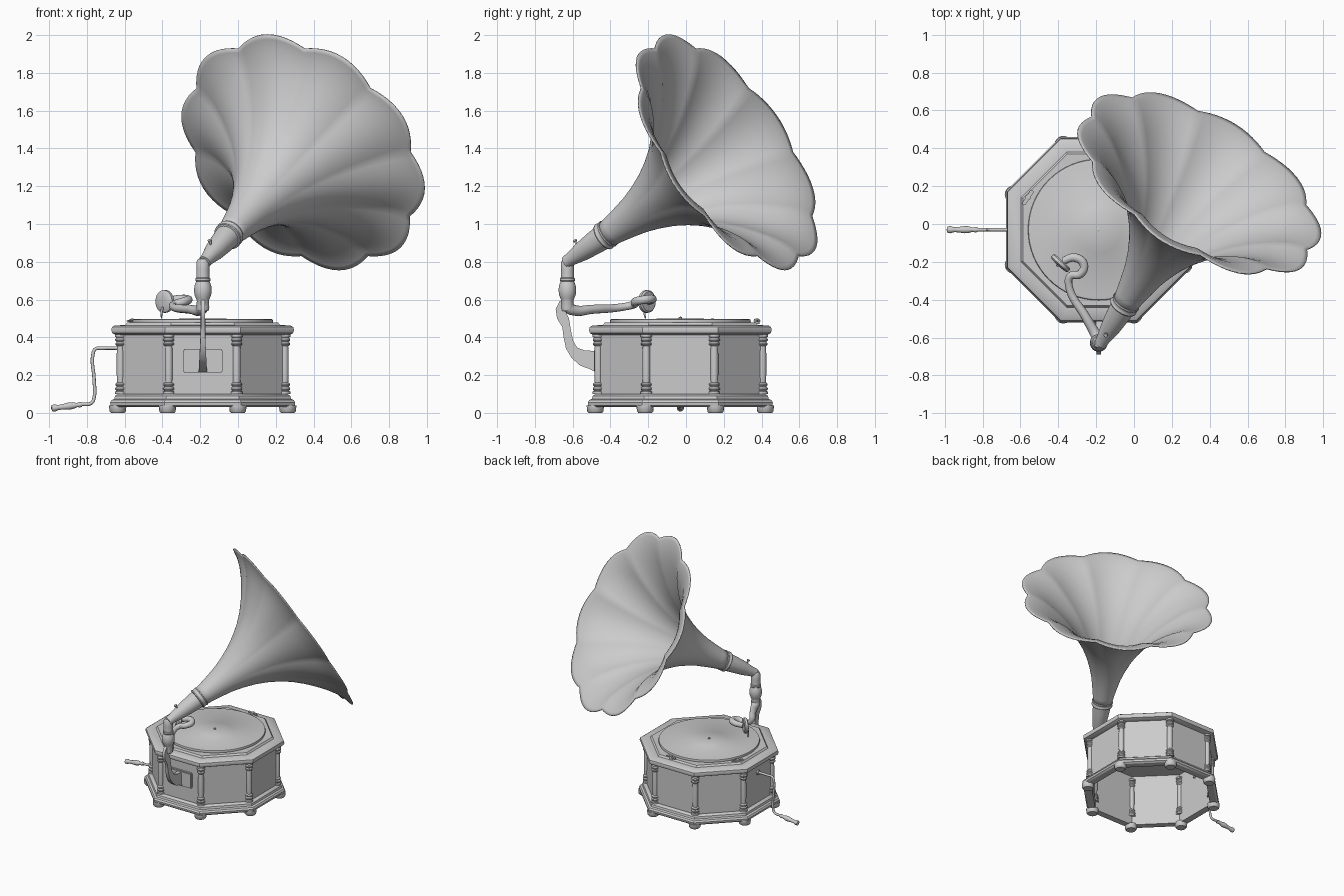
import bpy, bmesh, math
from mathutils import Vector, Matrix

if "Cube" in bpy.data.objects:
    bpy.data.objects.remove(bpy.data.objects["Cube"])

CX, CY = -0.187, -0.03          # cabinet centre
OCT = 1 / math.cos(math.pi / 8)  # apothem -> corner radius


def finish(name, bm, angle=35):
    bmesh.ops.recalc_face_normals(bm, faces=bm.faces)
    me = bpy.data.meshes.new(name)
    bm.to_mesh(me)
    bm.free()
    ob = bpy.data.objects.new(name, me)
    bpy.context.collection.objects.link(ob)
    bpy.ops.object.select_all(action='DESELECT')
    ob.select_set(True)
    bpy.context.view_layer.objects.active = ob
    bpy.ops.object.shade_smooth_by_angle(angle=math.radians(angle))
    return ob


def lathe(name, profile, segs=32, mat=Matrix(), closed=False, shape=None, angle=35):
    """Revolve (radius, height) points; segs=8 gives an octagon measured by apothem."""
    bm = bmesh.new()
    k, off = (OCT, math.pi / 8) if segs == 8 else (1, 0)
    rings = []
    for r, z in profile:
        ring = []
        for i in range(segs):
            a = off + 2 * math.pi * i / segs
            rr = k * (shape(r, z, a) if shape else r)
            ring.append(bm.verts.new(mat @ Vector((rr * math.cos(a), rr * math.sin(a), z))))
        rings.append(ring)
    pairs = list(zip(rings, rings[1:])) + ([(rings[-1], rings[0])] if closed else [])
    for p, q in pairs:
        for i in range(segs):
            j = (i + 1) % segs
            bm.faces.new((p[i], p[j], q[j], q[i]))
    bmesh.ops.remove_doubles(bm, verts=bm.verts, dist=1e-5)
    return finish(name, bm, angle)


def tube(name, pts):
    """Smooth round tube through (x, y, z, radius) points."""
    cu = bpy.data.curves.new(name, 'CURVE')
    cu.dimensions = '3D'
    cu.bevel_depth, cu.bevel_resolution, cu.use_fill_caps = 1, 4, True
    sp = cu.splines.new('BEZIER')
    sp.resolution_u = 8
    sp.bezier_points.add(len(pts) - 1)
    for bp, (x, y, z, r) in zip(sp.bezier_points, pts):
        bp.co, bp.radius = (x, y, z), r
        bp.handle_left_type = bp.handle_right_type = 'AUTO'
    ob = bpy.data.objects.new(name, cu)
    bpy.context.collection.objects.link(ob)
    bpy.ops.object.select_all(action='DESELECT')
    ob.select_set(True)
    bpy.context.view_layer.objects.active = ob
    bpy.ops.object.convert(target='MESH')
    bpy.ops.object.shade_smooth_by_angle(angle=math.radians(40))


def along(origin, direction):
    return Matrix.Translation(origin) @ Vector(direction).to_track_quat('Z', 'Y').to_matrix().to_4x4()


def box(name, lo, hi, bevel=0.006, spin=0):
    bm = bmesh.new()
    lo, hi = Vector(lo), Vector(hi)
    bmesh.ops.create_cube(bm, size=1)
    bmesh.ops.scale(bm, verts=bm.verts, vec=hi - lo)
    bmesh.ops.bevel(bm, geom=bm.edges[:], offset=bevel, segments=2, affect='EDGES')
    bmesh.ops.rotate(bm, verts=bm.verts, matrix=Matrix.Rotation(spin, 3, 'Z'))
    bmesh.ops.translate(bm, verts=bm.verts, vec=(lo + hi) / 2)
    return finish(name, bm)


# Octagonal cabinet: open base moulding, thin walls, moulded lid
C = Matrix.Translation((CX, CY, 0))
lathe("base_moulding", [(.425, .03), (.475, .03), (.488, .04), (.49, .055), (.482, .068),
                        (.468, .074), (.464, .09), (.45, .10), (.425, .10)], 8, C, True)
lathe("cabinet_walls", [(.438, .09), (.438, .42), (.428, .42), (.428, .09)], 8, C, True)
lathe("lid", [(0, .44), (.425, .44), (.43, .412), (.462, .414), (.478, .422), (.484, .438),
              (.48, .454), (.466, .463), (.41, .465), (.40, .478), (0, .478)], 8, C)

# Corner columns and feet
half = [(.0, .10), (.03, .10), (.03, .112), (.022, .116), (.029, .124), (.029, .132), (.022, .14),
        (.028, .147), (.028, .154), (.019, .162), (.021, .2)]
column = half + [(r, .515 - z) for r, z in reversed(half)]
foot = [(0, 0), (.036, 0), (.043, .008), (.046, .035), (.046, .04), (0, .04)]
for i in range(8):
    a = math.pi / 8 + i * math.pi / 4
    d = Vector((math.cos(a), math.sin(a), 0)) * OCT
    base = Vector((CX, CY, 0))
    lathe("column", column, 16, Matrix.Translation(base + d * .434))
    lathe("foot", foot, 16, Matrix.Translation(base + d * .45))

# Turntable, record and spindle
lathe("turntable", [(0, .475), (.37, .475), (.373, .485), (.37, .495), (.355, .498), (.13, .496),
                    (.125, .499), (0, .499)], 64, C)
lathe("spindle", [(0, .49), (.009, .49), (.009, .506), (0, .51)], 12, C)

# Brake levers on the lid
for x, y, s in ((-.56, .14, 1.0), (-.13, .375, -.2)):
    box("brake_lever", (x - .045, y - .01, .482), (x + .045, y + .01, .492), .003, s)
    lathe("brake_knob", [(0, .47), (.014, .47), (.014, .497), (0, .5)], 12, Matrix.Translation((x, y, 0)))

# Crank with turned handle
tube("crank_rod", [(-.6, CY, .342, .009), (-.72, CY, .342, .009), (-.755, CY, .338, .009),
                   (-.768, CY, .31, .009), (-.762, CY, .18, .009), (-.762, CY, .08, .009),
                   (-.775, CY, .053, .009), (-.83, CY, .045, .009)])
lathe("crank_collar", [(0, 0), (.02, 0), (.018, .015), (0, .015)], 16, along((-.62, CY, .342), (-1, 0, 0)))
lathe("crank_handle", [(0, 0), (.012, 0), (.015, .012), (.011, .025), (.018, .05), (.019, .07),
                       (.014, .105), (.013, .125), (.019, .145), (.017, .16), (0, .166)],
      16, along((-.826, CY, .045), (-1, 0, -.13)))

# Mounting plate and flat S-shaped bracket at the front
box("bracket_plate", (-.292, -.486, .213), (-.082, -.462, .337))
outline = [(-.645, .61), (-.67, .59), (-.69, .55), (-.683, .50), (-.655, .455), (-.648, .40), (-.635, .34),
           (-.605, .29), (-.56, .25), (-.51, .232), (-.48, .216), (-.48, .328), (-.535, .33), (-.575, .345),
           (-.597, .38), (-.61, .44), (-.62, .50), (-.635, .53), (-.625, .57), (-.61, .60)]
bm = bmesh.new()
f = bm.faces.new([bm.verts.new((-.197, y, z)) for y, z in outline])
ext = bmesh.ops.extrude_face_region(bm, geom=[f])
for v in ext["geom"]:
    if isinstance(v, bmesh.types.BMVert):
        v.co.x += .022
for v in bm.verts:               # wider towards the foot
    w = 1 + max(0, (.42 - v.co.z) / .2)
    v.co.x = -.186 + (v.co.x + .186) * w
finish("bracket", bm)

# Upright neck with ball joint
lathe("neck", [(0, .535), (.03, .54), (.034, .56), (.032, .595), (.036, .605), (.044, .625), (.047, .65),
               (.044, .675), (.036, .695), (.040, .70), (.040, .712), (.035, .716), (.034, .76),
               (.035, .795), (.025, .815), (0, .822)], 24, Matrix.Translation((-.186, -.628, 0)))

# Tone arm with its U-bend, and the sound box
tube("tone_arm", [(-.186, -.628, .60, .032), (-.188, -.622, .56, .032), (-.20, -.59, .543, .028),
                  (-.25, -.50, .548, .024), (-.345, -.32, .563, .02), (-.335, -.275, .575, .021),
                  (-.285, -.265, .59, .022), (-.265, -.215, .60, .023), (-.31, -.178, .602, .023),
                  (-.375, -.195, .592, .02)])
lathe("sound_box", [(0, -.015), (.052, -.015), (.06, -.008), (.06, .008), (.05, .015), (.02, .018), (0, .018)],
      32, along((-.388, -.207, .59), (-.68, -.73, 0)))
tube("needle", [(-.40, -.22, .56, .007), (-.405, -.22, .53, .006), (-.405, -.215, .50, .003)])

# Horn: local z runs along the axis, local x is horizontal
n = Vector((.453, .735, .504)).normalized()
u = Vector((n.y, -n.x, 0)).normalized()
v = u.cross(n) * -1
if v.z < 0:
    v = -v
origin = Vector((.345, .215, 1.38)) - n * 1.17
H = Matrix((u, v, n)).transposed().to_4x4()
H.translation = origin


def petals(r, z, a):
    k = max(0, (z - .4) / .77) ** 2.2
    return r * (1 - .075 * k * (1 - abs(math.sin(5 * a))))


lathe("horn_tail", [(0, .012), (.034, .015), (.036, .05), (.052, .13), (.062, .22), (.068, .29), (.06, .3)], 32, H)
lathe("horn_collar", [(.066, .278), (.076, .281), (.078, .288), (.074, .296), (.074, .306), (.078, .314),
                      (.076, .321), (.066, .325)], 32, H)
horn = lathe("horn_bell", [(.066, .29), (.075, .36), (.09, .44), (.107, .52), (.132, .60), (.168, .69),
                           (.21, .77), (.262, .85), (.32, .92), (.388, .985), (.455, 1.04), (.525, 1.09),
                           (.59, 1.128), (.65, 1.153), (.695, 1.166), (.722, 1.17)],
             120, H, shape=petals, angle=60)
mod = horn.modifiers.new("sheet", 'SOLIDIFY')
mod.thickness, mod.offset = .006, 0

# Set screw on the horn tail
lathe("set_screw", [(0, 0), (.006, 0), (.006, .02), (.011, .022), (.011, .03), (0, .032)], 12,
      along(origin + n * .12 + v * .045, v))
